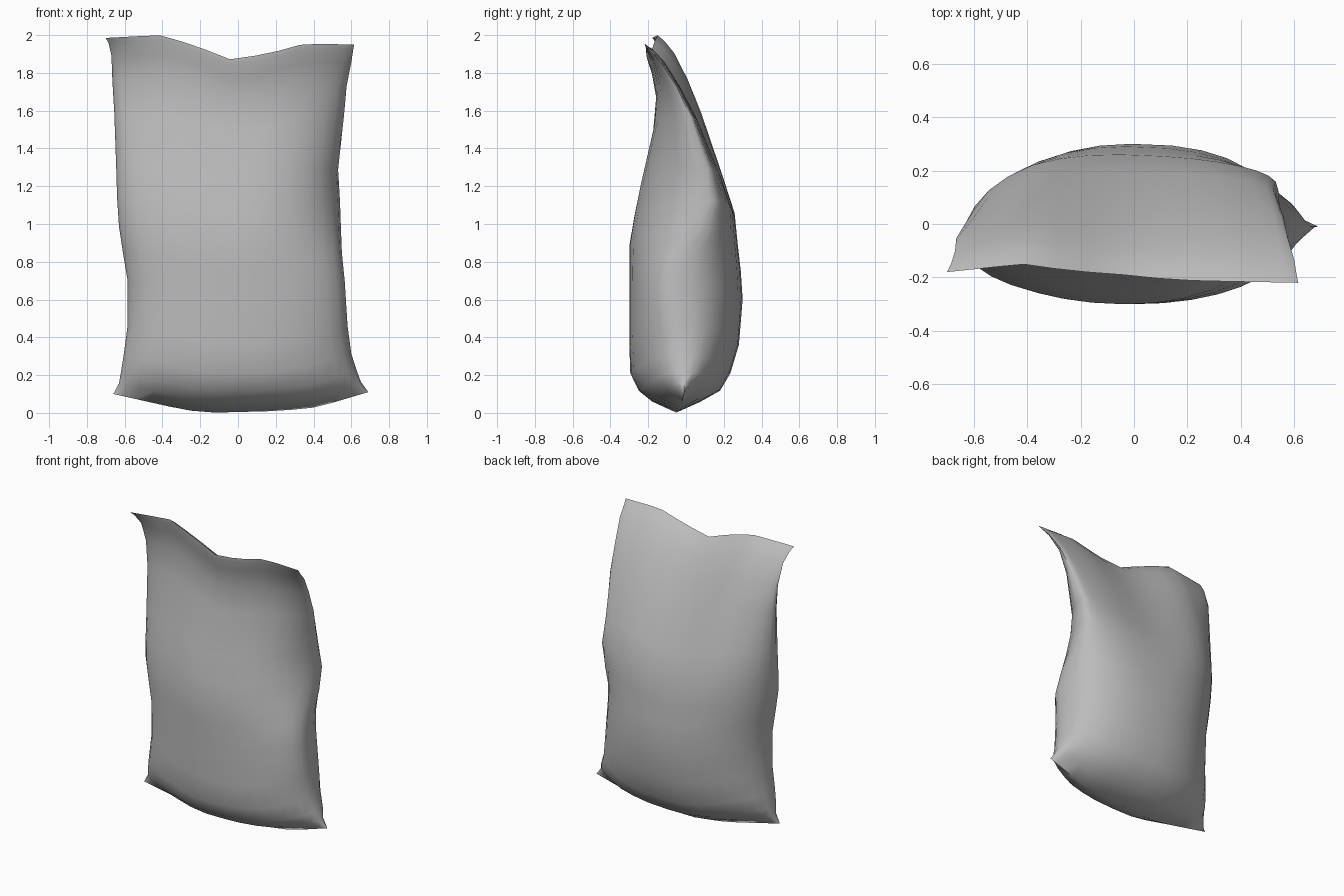
import bpy
import bmesh
from math import pi, cos, sin, copysign

cube = bpy.data.objects.get("Cube")
if cube:
    bpy.data.objects.remove(cube, do_unlink=True)


def interpolate(table, key):
    """Linear lookup; each row is (key, value, value, ...)."""
    key = min(max(key, table[0][0]), table[-1][0])
    for low, high in zip(table, table[1:]):
        if key <= high[0]:
            t = (key - low[0]) / (high[0] - low[0])
            return [a + (b - a) * t for a, b in zip(low[1:], high[1:])]


def material(name, value):
    mat = bpy.data.materials.new(name)
    mat.use_nodes = True
    colour = (value, value, value, 1)
    mat.diffuse_color = colour
    shader = next(n for n in mat.node_tree.nodes if n.type == "BSDF_PRINCIPLED")
    shader.inputs["Base Color"].default_value = colour
    shader.inputs["Roughness"].default_value = 0.8
    return mat


# Height share, then x of both edges, y of front and back, y of both side seams
OUTLINE = [
    (0, -.66, .69, -.05, -.05, -.08, -.01),
    (.03, -.63, .65, -.18, .08, -.08, -.01),
    (.06, -.62, .63, -.25, .18, -.08, -.01),
    (.11, -.605, .6, -.295, .235, -.08, -.02),
    (.19, -.585, .58, -.3, .28, -.08, -.04),
    (.32, -.585, .565, -.3, .3, -.08, -.07),
    (.4, -.61, .55, -.3, .29, -.08, -.02),
    (.47, -.63, .545, -.3, .275, -.08, .07),
    (.55, -.64, .54, -.275, .26, -.07, .13),
    (.64, -.645, .53, -.24, .2, -.06, .12),
    (.79, -.655, .56, -.17, .08, -.05, .04),
    (.88, -.665, .575, -.15, -.01, -.06, -.03),
    (.95, -.67, .6, -.17, -.09, -.11, -.11),
    (.985, -.685, .61, -.19, -.15, -.16, -.17),
    (1, -.7, .615, -.19, -.19, -.19, -.19),
]
# Wavy bottom and top edges across the width: bottom z, top z, top lean in y
EDGES = [
    (-1, .1, 1.985, .01),
    (-.57, .035, 2, .04),
    (-.3, 0, 1.95, .015),
    (0, .005, 1.872, 0),
    (.3, .01, 1.9, -.02),
    (.6, .03, 1.955, -.025),
    (1, .11, 1.95, -.03),
]

SEGMENTS = 32


def ring(share):
    """One closed cross-section of the sack: two panels bulging between seams."""
    left, right, front, back, seam_left, seam_right = interpolate(OUTLINE, share)
    points = []
    for i in range(SEGMENTS):
        c, s = cos(2 * pi * i / SEGMENTS), sin(2 * pi * i / SEGMENTS)
        # The back right corner is boxier than the others
        power = 2 / (2.45 if c > 0 and s > 0 else 2.05)
        u = copysign(abs(c) ** power, c)
        bulge = abs(s) ** power if i % (SEGMENTS // 2) else 0
        low, high, lean = interpolate(EDGES, u)
        side = (u + 1) / 2
        y = seam_left + (seam_right - seam_left) * side
        # The bottom and top rings stay flat so both panels meet there
        if 0 < share < 1:
            y += ((back if s > 0 else front) - y) * bulge
        x = left + (right - left) * side
        points.append((x, y + lean * share ** 3, low + (high - low) * share))
    # Give the flat rings matching front and back points
    if share in (0, 1):
        for i in range(1, SEGMENTS // 2):
            points[i] = points[SEGMENTS - i]
    return points


# Sack body
bm = bmesh.new()
rings = [[bm.verts.new(p) for p in ring(row[0])] for row in OUTLINE]
for lower, upper in zip(rings, rings[1:]):
    for i in range(SEGMENTS):
        j = (i + 1) % SEGMENTS
        bm.faces.new((lower[i], lower[j], upper[j], upper[i]))
# Front and back panels meet in a seam along the bottom and the top
bmesh.ops.remove_doubles(bm, verts=rings[0] + rings[-1], dist=.0005)
bmesh.ops.recalc_face_normals(bm, faces=bm.faces)
mesh = bpy.data.meshes.new("sack_body")
bm.to_mesh(mesh)
bm.free()

sack = bpy.data.objects.new("sack_body", mesh)
bpy.context.collection.objects.link(sack)
mesh.materials.append(material("plain_grey", .5))

bpy.context.view_layer.objects.active = sack
sack.select_set(True)
bpy.ops.object.shade_smooth_by_angle(angle=pi / 2.5)
